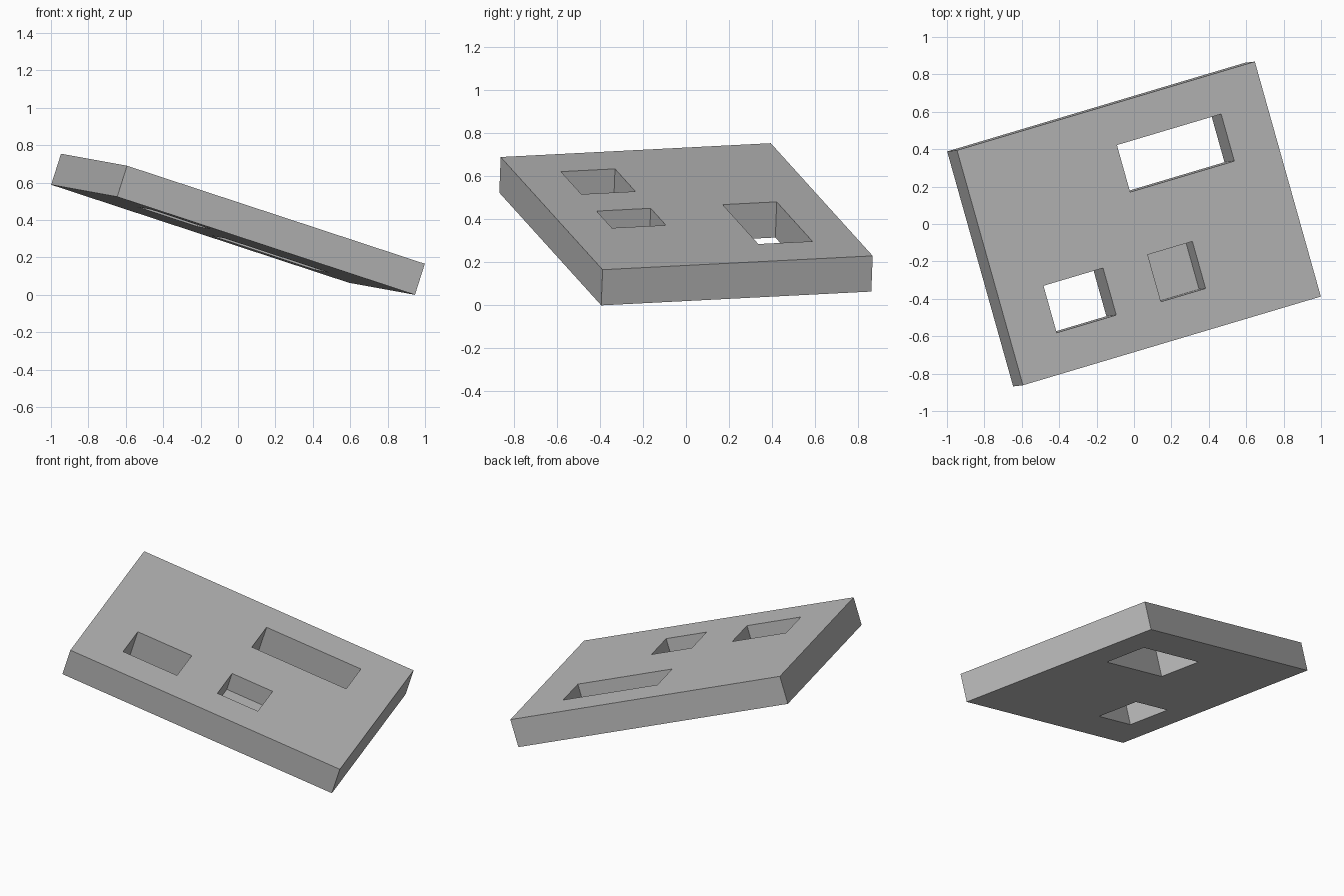
import bpy
from mathutils import Matrix, Vector

if "Cube" in bpy.data.objects:
    bpy.data.objects.remove(bpy.data.objects["Cube"])

UNIT = 0.0871                      # plate is 20 x 15 x 2 units
LENGTH, WIDTH, THICK = 20, 15, 2

grey = bpy.data.materials.new("plain_grey")
grey.use_nodes = True
colour = (0.5, 0.5, 0.5, 1)
grey.diffuse_color = colour
grey.node_tree.nodes["Principled BSDF"].inputs["Base Color"].default_value = colour


def box(name, low, high):
    """Box between two corners, with its mesh in plate units."""
    low, high = Vector(low), Vector(high)
    bpy.ops.mesh.primitive_cube_add(size=1)
    obj = bpy.context.object
    obj.name = name
    obj.data.transform(Matrix.Translation((low + high) / 2)
                       @ Matrix.Diagonal((*(high - low), 1)))
    obj.data.materials.append(grey)
    return obj


# Flat plate
plate = box("plate", (0, 0, 0), (LENGTH, WIDTH, THICK))

# Long slot, square opening and blind pocket: x range, y range, floor height
openings = {
    "long_slot": (10, 17, 9.5, 12.5, -1),
    "square_opening": (3, 7, 2.5, 5.5, -1),
    "blind_pocket": (10, 13, 2.5, 5.5, 0.67),
}
for name, (x0, x1, y0, y1, floor) in openings.items():
    cutter = box(name + "_cutter", (x0, y0, floor), (x1, y1, THICK + 1))
    cutter.hide_render = True
    cut = plate.modifiers.new(name, 'BOOLEAN')
    cut.operation = 'DIFFERENCE'
    cut.solver = 'EXACT'
    cut.object = cutter
    bpy.context.view_layer.objects.active = plate
    bpy.ops.object.modifier_apply(modifier=cut.name)
    bpy.data.objects.remove(cutter)

# Tilt the plate: long edge falls towards +x, short edge runs to the back
along = Vector((1.595, 0.475, -0.525)).normalized()
across = Vector((-0.355, 1.255, 0.065))
normal = along.cross(across).normalized()
across = normal.cross(along)
turn = Matrix((along, across, normal)).transposed().to_4x4()
plate.data.transform(Matrix.Translation((-LENGTH / 2, -WIDTH / 2, -THICK / 2)))
plate.data.transform(turn @ Matrix.Scale(UNIT, 4))

# Rest the lowest corner on the ground
lowest = min(v.co.z for v in plate.data.vertices)
plate.data.transform(Matrix.Translation((0, 0, -lowest)))
